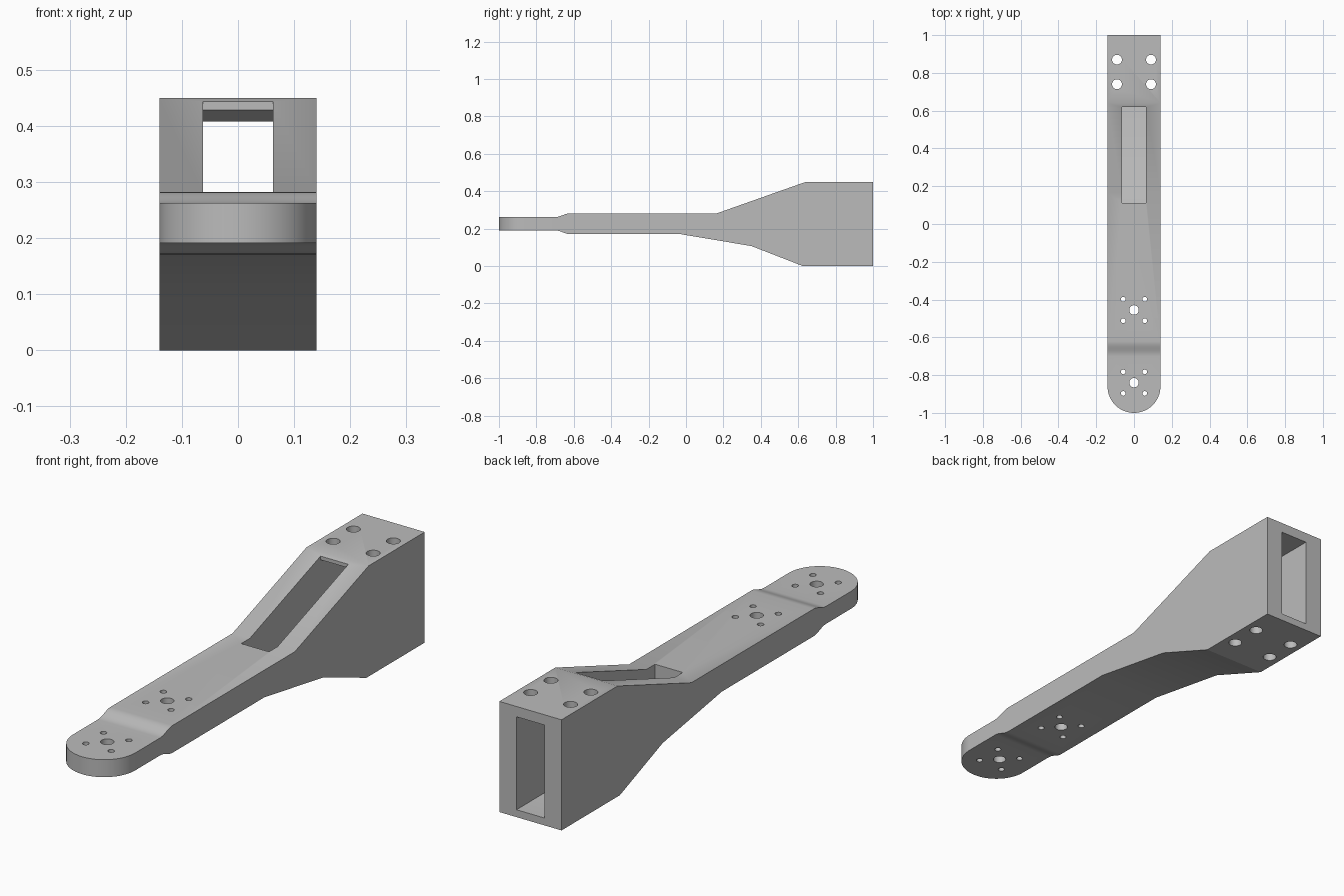
import bpy, math

cube = bpy.data.objects.get("Cube")
if cube:
    bpy.data.objects.remove(cube, do_unlink=True)

GREY = (0.5, 0.5, 0.5, 1)
mat = bpy.data.materials.new("plain grey")
mat.use_nodes = True
mat.diffuse_color = GREY
mat.node_tree.nodes["Principled BSDF"].inputs["Base Color"].default_value = GREY

HALF = 0.14      # half width of the arm
SLOT = 0.0625    # half width of the hollow


def prism(name, low, high):
    """Closed solid between two matching outlines."""
    n = len(low)
    faces = [list(range(n))[::-1], list(range(n, 2 * n))]
    faces += [[i, (i + 1) % n, n + (i + 1) % n, n + i] for i in range(n)]
    mesh = bpy.data.meshes.new(name)
    mesh.from_pydata(low + high, [], faces)
    mesh.materials.append(mat)
    obj = bpy.data.objects.new(name, mesh)
    bpy.context.collection.objects.link(obj)
    return obj


def side_prism(name, profile, half):
    return prism(name, [(-half, y, z) for y, z in profile],
                 [(half, y, z) for y, z in profile])


def plan_prism(name, outline):
    return prism(name, [(x, y, -0.2) for x, y in outline],
                 [(x, y, 0.7) for x, y in outline])


def circle(x, y, r, n=32):
    return [(x + r * math.cos(math.tau * i / n),
             y + r * math.sin(math.tau * i / n)) for i in range(n)]


def cut(target, tool, operation="DIFFERENCE"):
    mod = target.modifiers.new(tool.name, "BOOLEAN")
    mod.operation = operation
    mod.solver = "EXACT"
    mod.object = tool
    bpy.context.view_layer.objects.active = target
    bpy.ops.object.modifier_apply(modifier=mod.name)
    bpy.data.objects.remove(tool, do_unlink=True)


# Arm: side profile with a softly curved step near the nose
step = [(-0.70 + 0.08 * t / 8, 0.01 * (1 - math.cos(math.pi * t / 8))) for t in range(9)]
bottom = [(-1.1, 0.191)] + [(y, 0.191 - d) for y, d in step]
bottom += [(-0.03, 0.171), (0.35, 0.107), (0.625, 0.0), (1, 0.0)]
top = [(1, 0.45), (0.64, 0.45), (0.165, 0.282)]
top += [(y, 0.262 + d) for y, d in reversed(step)] + [(-1.1, 0.262)]
arm = side_prism("arm", bottom + top, HALF + 0.05)

# Plan outline with the rounded nose
nose = [(HALF * math.cos(a), -1 + HALF + HALF * math.sin(a))
        for a in (math.pi + math.pi * i / 40 for i in range(41))]
cut(arm, plan_prism("plan_outline", nose + [(HALF, 1), (-HALF, 1)]), "INTERSECT")

# Hollow open at the sloping top and the back
hollow = [(0.11, 0.2), (0.15, 0.19), (0.61, 0.03), (1.1, 0.03), (1.1, 0.408),
          (0.66, 0.408), (0.62, 0.428), (0.62, 0.6), (0.11, 0.6)]
cut(arm, side_prism("hollow", hollow, SLOT))

# Mounting holes through the back block
for x in (-0.09, 0.09):
    for y in (0.74, 0.87):
        cut(arm, plan_prism("block_hole", circle(x, y, 0.026)))

# Centre hole with four screw holes, twice along the front
for y in (-0.455, -0.84):
    cut(arm, plan_prism("centre_hole", circle(0, y, 0.025)))
    for dx in (-0.057, 0.057):
        for dy in (-0.057, 0.057):
            cut(arm, plan_prism("screw_hole", circle(dx, y + dy, 0.0125, 20)))

bpy.ops.object.select_all(action="DESELECT")
arm.select_set(True)
bpy.context.view_layer.objects.active = arm
bpy.ops.object.shade_smooth_by_angle(angle=math.radians(20))
